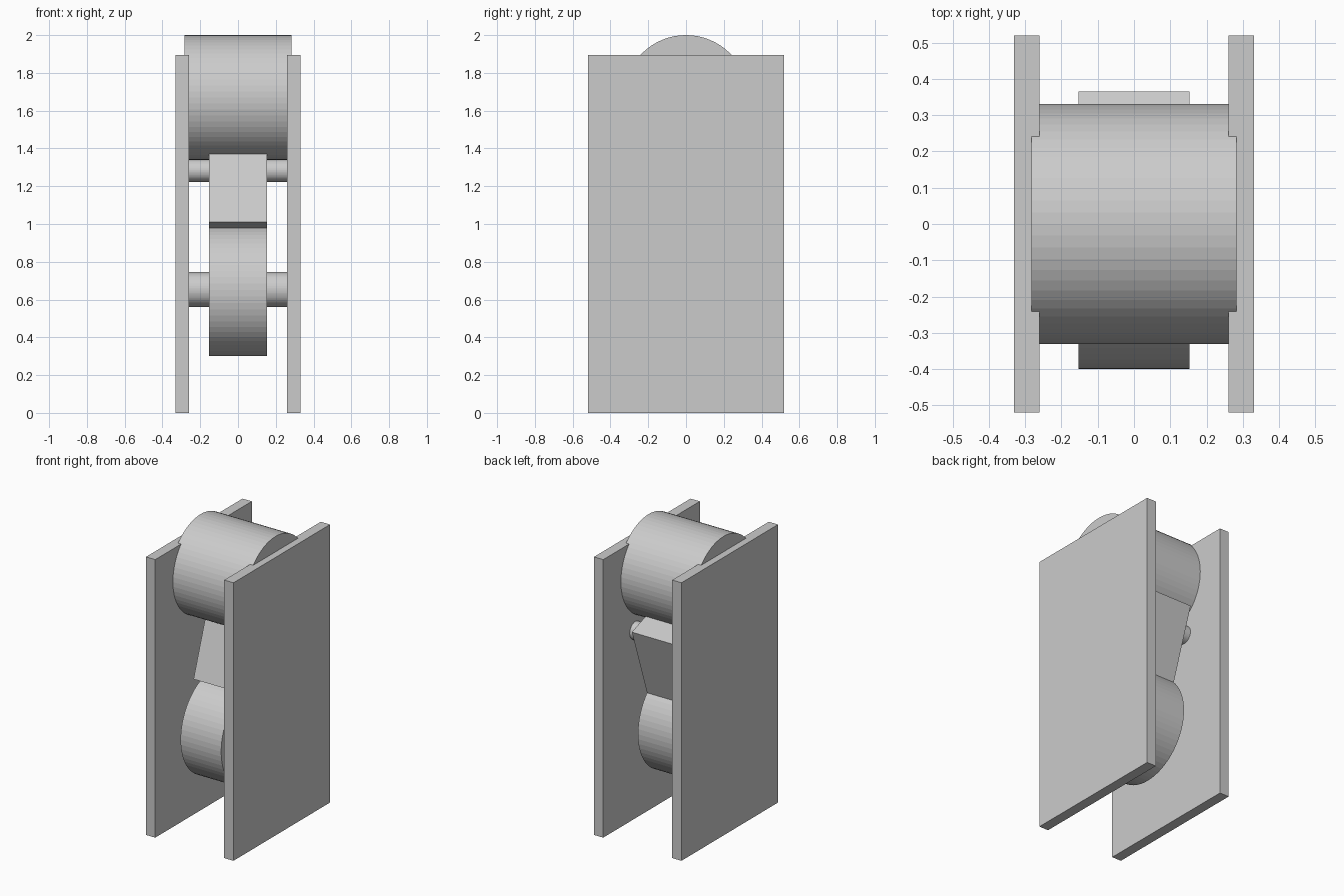
import bpy, math
from mathutils import Matrix

if "Cube" in bpy.data.objects:
    bpy.data.objects.remove(bpy.data.objects["Cube"])


def box(name, size, center, tilt=0.0):
    bpy.ops.mesh.primitive_cube_add(size=1)
    ob = bpy.context.object
    ob.name = name
    rot = Matrix.Rotation(tilt, 4, 'X')
    ob.data.transform(rot @ Matrix.Diagonal((*size, 1)))
    ob.location = center
    return ob


def roller(name, radius, half_len, y, z, sides=64):
    bpy.ops.mesh.primitive_cylinder_add(vertices=sides, radius=radius, depth=2 * half_len)
    ob = bpy.context.object
    ob.name = name
    ob.data.transform(Matrix.Rotation(math.pi / 2, 4, 'Y'))
    ob.location = (0, y, z)
    return ob


# Side plates
for side, label in ((-1, "left"), (1, "right")):
    box(label + "_side_plate", (0.07, 1.04, 1.895), (side * 0.295, 0, 0.9475))

# Top roller, its ends seated in the plates
roller("top_roller", 0.33, 0.283, 0, 1.67)

# Lower wheel and its axle
roller("lower_wheel", 0.35, 0.153, -0.05, 0.65)
roller("lower_axle", 0.093, 0.283, -0.05, 0.653)

# Tilted lever block and its pivot pin
box("lever_block", (0.306, 0.474, 0.544), (0, 0.052, 1.19), math.radians(-19))
roller("lever_pin", 0.06, 0.283, 0.175, 1.282, 48)
